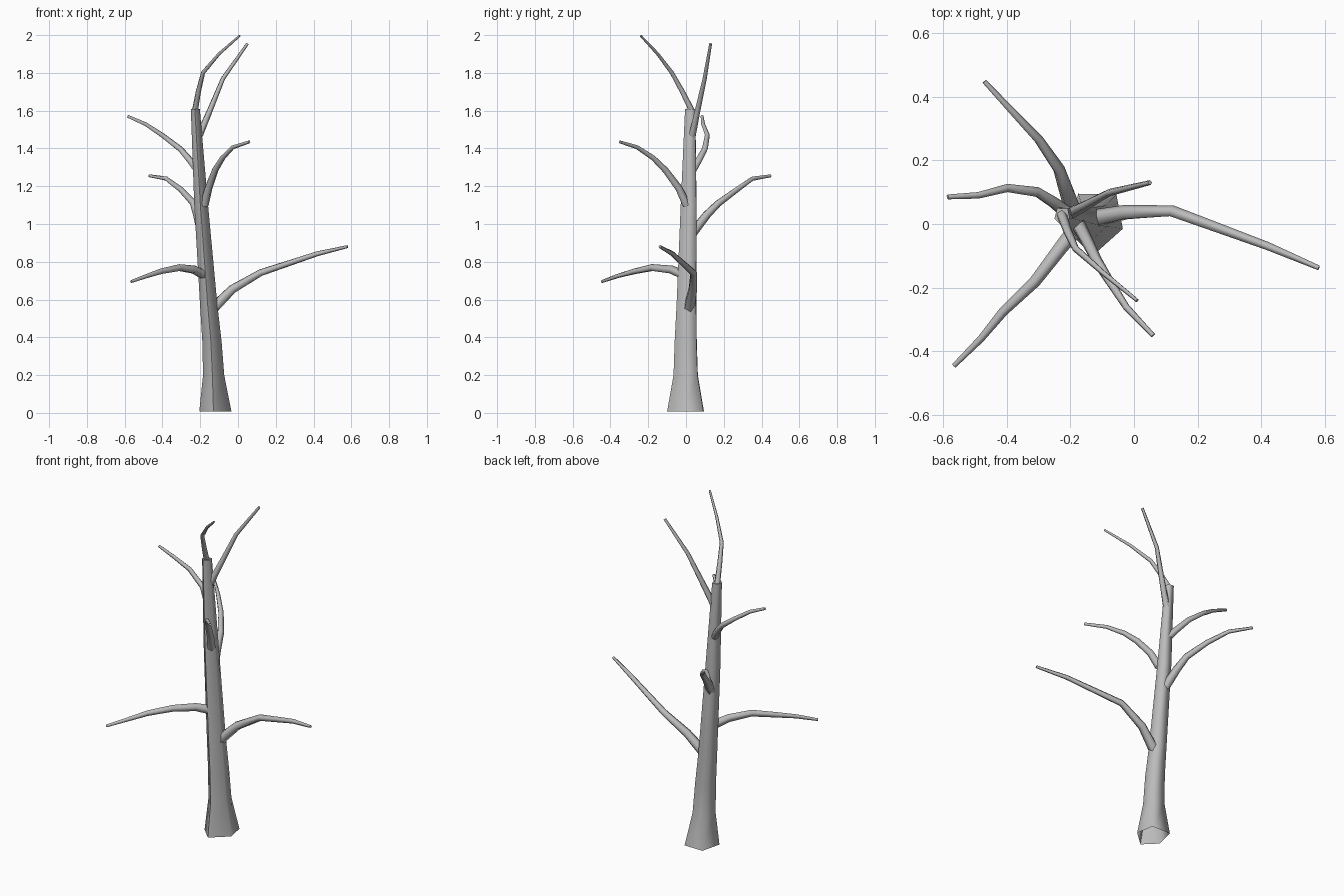
import bpy
import bmesh
from math import cos, sin, tau, radians
from mathutils import Vector

if "Cube" in bpy.data.objects:
    bpy.data.objects.remove(bpy.data.objects["Cube"])

bark = bpy.data.materials.new("grey_bark")
bark.use_nodes = True
GREY = (0.5, 0.5, 0.5, 1)
bark.diffuse_color = GREY
bark.node_tree.nodes["Principled BSDF"].inputs["Base Color"].default_value = GREY


def loft(name, rings):
    """Skin a list of point rings; the start stays open, the end is capped."""
    bm = bmesh.new()
    rings = [[bm.verts.new(p) for p in ring] for ring in rings]
    for a, b in zip(rings, rings[1:]):
        for k in range(len(a)):
            n = (k + 1) % len(a)
            bm.faces.new((a[k], a[n], b[n], b[k]))
    bm.faces.new(rings[-1])
    bmesh.ops.recalc_face_normals(bm, faces=bm.faces)
    mesh = bpy.data.meshes.new(name)
    bm.to_mesh(mesh)
    bm.free()
    mesh.materials.append(bark)
    obj = bpy.data.objects.new(name, mesh)
    bpy.context.collection.objects.link(obj)
    bpy.ops.object.select_all(action='DESELECT')
    obj.select_set(True)
    bpy.context.view_layer.objects.active = obj
    bpy.ops.object.shade_smooth_by_angle(angle=radians(80))


def branch(name, path, base, tip=0.008, sides=5):
    """Tapering tube whose frame is carried along the path."""
    pts = [Vector(p) for p in path]
    last = len(pts) - 1
    u = Vector((0.2, 0.3, 1))
    rings = []
    for i, p in enumerate(pts):
        t = (pts[min(i + 1, last)] - pts[max(i - 1, 0)]).normalized()
        u = (u - t * u.dot(t)).normalized()
        v = t.cross(u)
        r = base + (tip - base) * i / last
        rings.append([p + r * (u * cos(a) + v * sin(a))
                      for a in (tau * k / sides for k in range(sides))])
    loft(name, rings)


# Leaning trunk: an uneven five-sided foot outline, shrunk as it rises
foot = [(0.085, -0.015), (0.065, 0.092), (-0.055, 0.095), (-0.085, -0.025), (-0.01, -0.1)]
levels = [(-0.12, 0, 0.008, 1), (-0.129, 0, 0.2, 0.66), (-0.138, 0, 0.38, 0.6),
          (-0.155, 0.004, 0.57, 0.54), (-0.195, 0.015, 1.1, 0.43), (-0.226, 0.023, 1.61, 0.28)]
loft("trunk", [[(x + s * dx, y + s * dy, z) for dx, dy in foot] for x, y, z, s in levels])

# Lower branches
branch("lower_left_branch",
       [(-0.13, 0.015, 0.555), (-0.03, 0.035, 0.655), (0.12, 0.04, 0.742),
        (0.42, -0.07, 0.842), (0.58, -0.138, 0.88)], 0.03)
branch("lower_right_branch",
       [(-0.17, 0, 0.725), (-0.23, -0.075, 0.757), (-0.31, -0.18, 0.768),
        (-0.41, -0.275, 0.748), (-0.48, -0.36, 0.725), (-0.565, -0.445, 0.695)], 0.027)

# Middle branches
branch("middle_back_branch",
       [(-0.19, 0.035, 0.955), (-0.215, 0.11, 1.05), (-0.235, 0.17, 1.11),
        (-0.3, 0.265, 1.18), (-0.38, 0.35, 1.24), (-0.47, 0.447, 1.255)], 0.027)
branch("middle_front_branch",
       [(-0.178, 0.002, 1.1), (-0.155, -0.04, 1.19), (-0.12, -0.11, 1.285),
        (-0.08, -0.175, 1.35), (-0.025, -0.26, 1.407), (0.06, -0.35, 1.435)], 0.024)

# Upper branches
branch("upper_right_branch",
       [(-0.212, 0.035, 1.28), (-0.25, 0.065, 1.33), (-0.305, 0.1, 1.395),
        (-0.4, 0.113, 1.468), (-0.49, 0.09, 1.528), (-0.585, 0.085, 1.57)], 0.022)
branch("upper_left_branch",
       [(-0.205, 0.032, 1.47), (-0.15, 0.06, 1.6), (-0.08, 0.098, 1.77),
        (0.05, 0.13, 1.955)], 0.02)
branch("crown_branch",
       [(-0.23, 0.035, 1.59), (-0.21, -0.02, 1.7), (-0.185, -0.075, 1.8),
        (-0.1, -0.15, 1.9), (0.01, -0.24, 1.997)], 0.017, 0.006)
